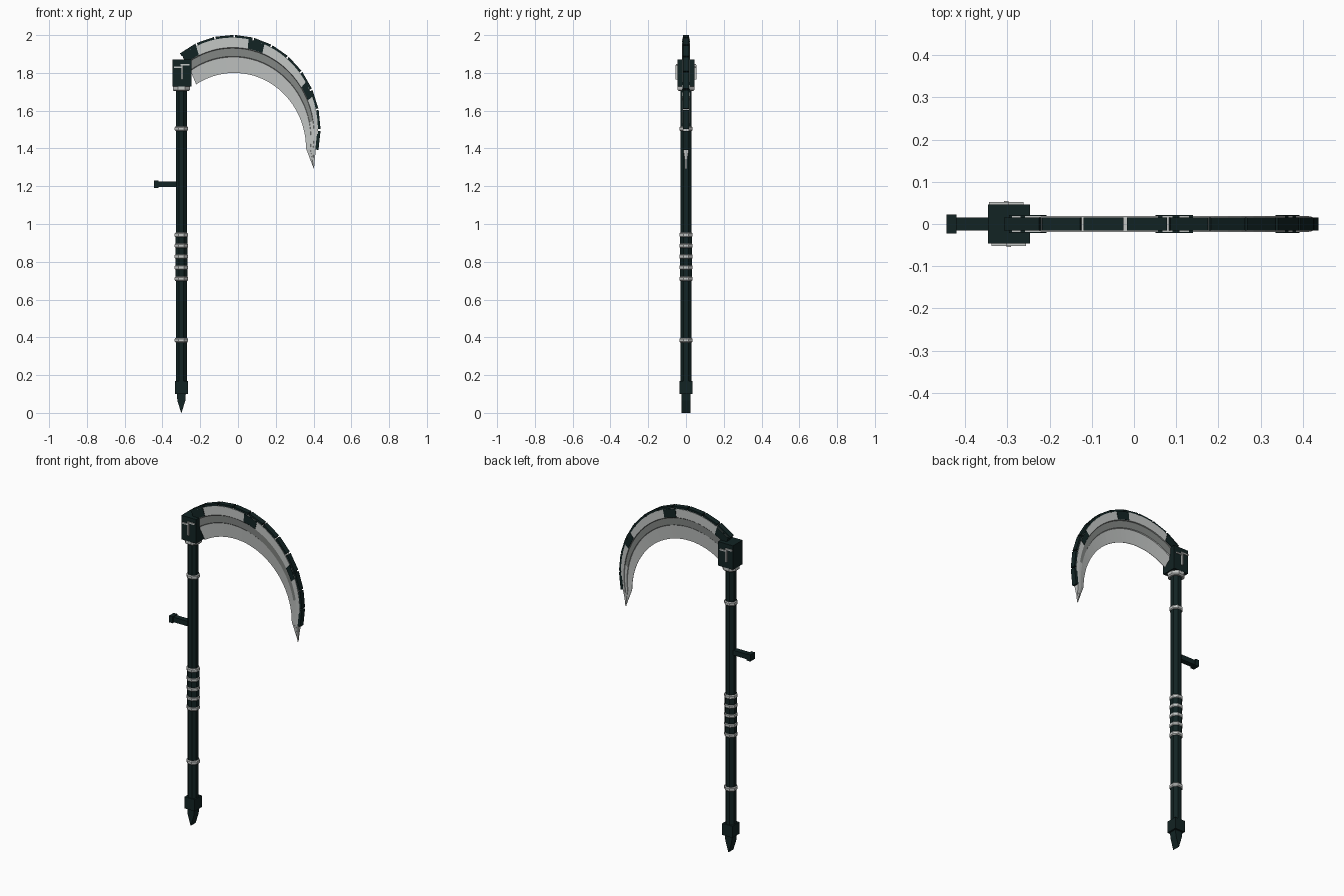
import bpy, bmesh, math
from mathutils import Vector

if "Cube" in bpy.data.objects:
    bpy.data.objects.remove(bpy.data.objects["Cube"])

def material(name, rgb):
    m = bpy.data.materials.new(name)
    m.diffuse_color = (*rgb, 1)
    m.use_nodes = True
    m.node_tree.nodes["Principled BSDF"].inputs["Base Color"].default_value = m.diffuse_color
    return m

DARK = material("dark_teal", (0.006, 0.017, 0.017))
LIGHT = material("light_grey", (0.55, 0.57, 0.56))
MID = material("mid_grey", (0.235, 0.25, 0.24))
PX = -0.30  # pole centre

def finish(bm, name, *mats):
    bmesh.ops.recalc_face_normals(bm, faces=bm.faces)
    me = bpy.data.meshes.new(name)
    bm.to_mesh(me)
    bm.free()
    for m in mats:
        me.materials.append(m)
    ob = bpy.data.objects.new(name, me)
    bpy.context.collection.objects.link(ob)
    return ob

def loft(bm, rings):
    """Skin closed rings of points, cap both ends, return faces per span."""
    vs = [[bm.verts.new(p) for p in r] for r in rings]
    n = len(vs[0])
    spans = [[bm.faces.new((a[i], a[(i + 1) % n], b[(i + 1) % n], b[i])) for i in range(n)]
             for a, b in zip(vs, vs[1:])]
    bm.faces.new(vs[0])
    bm.faces.new(vs[-1])
    return spans

def turned(name, profile, mat, n=8):
    """Faceted part around the pole from (radius to flat, z) pairs."""
    bm = bmesh.new()
    k = 1 / math.cos(math.pi / n)
    loft(bm, [[(PX + r * k * math.cos((i + .5) * math.tau / n),
                r * k * math.sin((i + .5) * math.tau / n), z) for i in range(n)]
              for r, z in profile])
    return finish(bm, name, mat)

def box(name, x0, x1, y0, y1, z0, z1, mat):
    bm = bmesh.new()
    loft(bm, [[(x0, y0, z), (x1, y0, z), (x1, y1, z), (x0, y1, z)] for z in (z0, z1)])
    return finish(bm, name, mat)

# Pole, grip and rings
turned("pole", [(.029, .12), (.029, 1.74)], DARK)
turned("grip", [(.032, .70), (.032, .95)], DARK)
for i, z in enumerate((.385, .71, .77, .828, .885, .942, 1.505)):
    turned(f"ring_{i}", [(.031, z - .012), (.035, z - .007), (.035, z + .007), (.031, z + .012)], LIGHT)
turned("collar", [(.038, 1.703), (.045, 1.71), (.045, 1.727)], LIGHT)

# Foot block and wedge spike
box("foot_block", PX - .034, PX + .034, -.034, .034, .10, .17, DARK)
bm = bmesh.new()
loft(bm, [[(PX - w, -.023, z), (PX + w, -.023, z), (PX + w, .023, z), (PX - w, .023, z)]
          for w, z in ((.024, .105), (.021, .065), (.001, 0))])
finish(bm, "foot_spike", DARK)

# Side peg
box("peg", -.425, -.32, -.016, .016, 1.195, 1.225, DARK)
box("peg_end", -.445, -.421, -.022, .022, 1.19, 1.23, DARK)

# Head block with thin latch bars, repeated half a turn round on the back
box("head_block", -.346, -.247, -.046, .046, 1.727, 1.872, DARK)
for s, side in ((1, "front"), (-1, "back")):
    for j, (x0, x1, z0, z1, d) in enumerate(((-.038, .0, 1.826, 1.834, .052),
                                             (-.004, .044, 1.838, 1.847, .052),
                                             (-.002, .008, 1.765, 1.842, .055))):
        xs = sorted((PX + s * x0, PX + s * x1))
        ys = sorted((-s * .045, -s * d))
        box(f"{side}_latch_bar_{j}", *xs, *ys, z0, z1, LIGHT)

# Blade outline: two ellipses meeting at a tip
def ellipse(cx, cz, rx, rz, deg):
    a = math.radians(deg)
    return Vector((cx + rx * math.cos(a), 0, cz + rz * math.sin(a)))

def outline(t, f):
    """t runs from root to tip, f from the outer to the inner edge."""
    return ellipse(-.03, 1.5, .453, .487, 125 - 138 * t).lerp(
        ellipse(-.02, 1.40, .38, .40, 122 - 122 * t), f)

def with_y(p, y):
    return (p.x, y, p.z)

def section(points, halves):
    """Mirror a half cross-section over y = 0."""
    return ([with_y(p, -h) for p, h in zip(points, halves)] +
            [with_y(p, h) for p, h in reversed(list(zip(points, halves)))])

# Blade: thick back, darker middle groove, thin cutting edge
F = (0, .28, .30, .53, .55, 1)
H = (.019, .019, .015, .013, .009, .001)
STEPS = 28
TIP = Vector((.402, 0, 1.29))
rings = []
for i in range(STEPS + 1):
    t = i / STEPS
    thin = 1 - .25 * max(0, (t - .8) / .2)
    rings.append(section([outline(t, f) for f in F], [h * thin for h in H]))
rings.append(section([TIP.lerp(outline(1, f), .5) for f in F], [.006] * 5 + [.001]))
rings.append(section([TIP.lerp(outline(1, f), .01) for f in F], [.004] * 5 + [.001]))
bm = bmesh.new()
for i, span in enumerate(loft(bm, rings)):
    if i / STEPS < .85:
        for k in (1, 2, 8, 9):  # groove faces on both sides
            span[k].material_index = 1
finish(bm, "blade", LIGHT, MID)

# Dark spine plates along the outer edge with small gaps
N = 11
for i in range(N):
    step = 140 / N
    a0, a1 = 127 - i * step - .5, 127 - (i + 1) * step + .5
    bm = bmesh.new()
    loft(bm, [[with_y(ellipse(-.03, 1.5, .450 + d, .484 + d, a), y)
               for d, y in ((0, -.016), (.017, -.016), (.017, .016), (0, .016))]
              for a in (a0, a1)])
    finish(bm, f"spine_plate_{i}", DARK)

# Dark clamps wrapped over the blade back
for i, (a0, a1) in enumerate(((126, 115), (79, 68), (31, 21))):
    bm = bmesh.new()
    loft(bm, [section([outline((125 - a) / 138, f) for f in (.0, .27)], (.0215, .0215))
              for a in (a0, (a0 + a1) / 2, a1)])
    finish(bm, f"blade_clamp_{i}", DARK)
